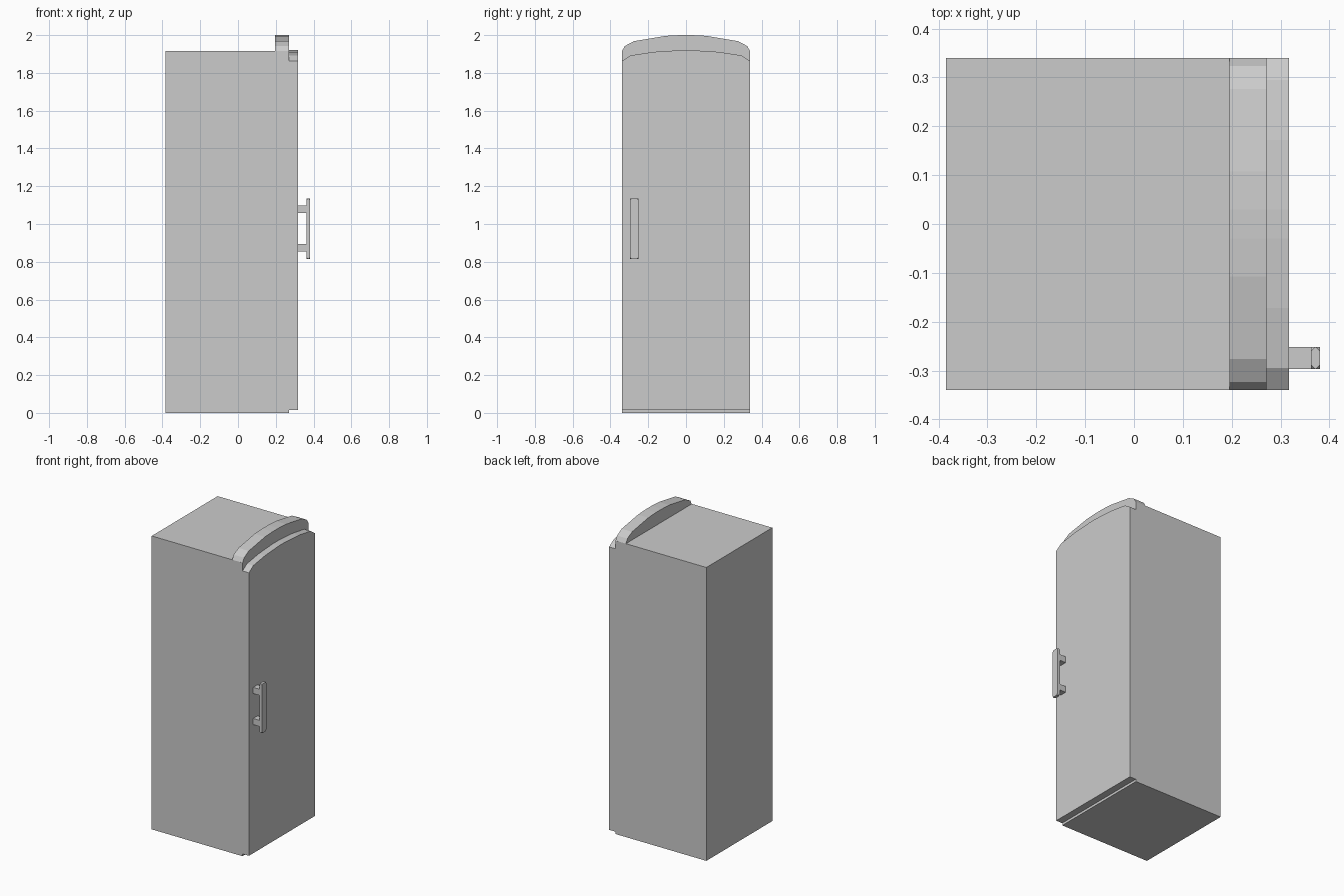
import bpy, bmesh

if "Cube" in bpy.data.objects:
    bpy.data.objects.remove(bpy.data.objects["Cube"])


def finish(bm, name):
    bmesh.ops.recalc_face_normals(bm, faces=bm.faces)
    mesh = bpy.data.meshes.new(name)
    bm.to_mesh(mesh)
    bm.free()
    obj = bpy.data.objects.new(name, mesh)
    bpy.context.collection.objects.link(obj)
    return obj


def box(name, lo, hi, corner_cut=0.0):
    bm = bmesh.new()
    bmesh.ops.create_cube(bm, size=1)
    for v in bm.verts:
        v.co = [a + (b - a) * (c + 0.5) for a, b, c in zip(lo, hi, v.co)]
    if corner_cut:
        bmesh.ops.bevel(bm, geom=bm.verts[:], offset=corner_cut,
                        segments=1, affect='VERTICES')
    return finish(bm, name)


def arched_panel(name, x0, x1, bottom, half_arc):
    """Extrude a panel along x; half_arc runs from the side (y > 0) to the top."""
    w = half_arc[0][0]
    arc = half_arc + [(-y, z) for y, z in reversed(half_arc)]
    outline = [(w, bottom)] + arc + [(-w, bottom)]
    bm = bmesh.new()
    face = bm.faces.new([bm.verts.new((x0, y, z)) for y, z in outline])
    new = bmesh.ops.extrude_face_region(bm, geom=[face])["geom"]
    moved = [g for g in new if isinstance(g, bmesh.types.BMVert)]
    bmesh.ops.translate(bm, verts=moved, vec=(x1 - x0, 0, 0))
    if not face.is_valid or len(bm.faces) < len(outline) + 2:
        bm.faces.new([v for v in bm.verts if v not in moved])
    return finish(bm, name)


# Cabinet
box("cabinet", (-0.385, -0.34, 0), (0.27, 0.34, 1.915))

# Raised arched crown above the door
arched_panel("crown", 0.196, 0.271, 1.86,
             [(0.34, 1.914), (0.324, 1.942), (0.276, 1.968), (0.108, 1.996), (0.03, 2.0)])

# Door with a shallow arched top
arched_panel("door", 0.271, 0.317, 0.015,
             [(0.34, 1.862), (0.295, 1.892), (0.172, 1.911), (0.03, 1.92)])

# Handle bar with clipped corners, and its two mounts
box("handle_bar", (0.362, -0.297, 0.815), (0.381, -0.252, 1.135), 0.009)
for label, z in (("lower", 0.875), ("upper", 1.078)):
    box("handle_mount_" + label, (0.315, -0.297, z - 0.02), (0.364, -0.252, z + 0.02))
